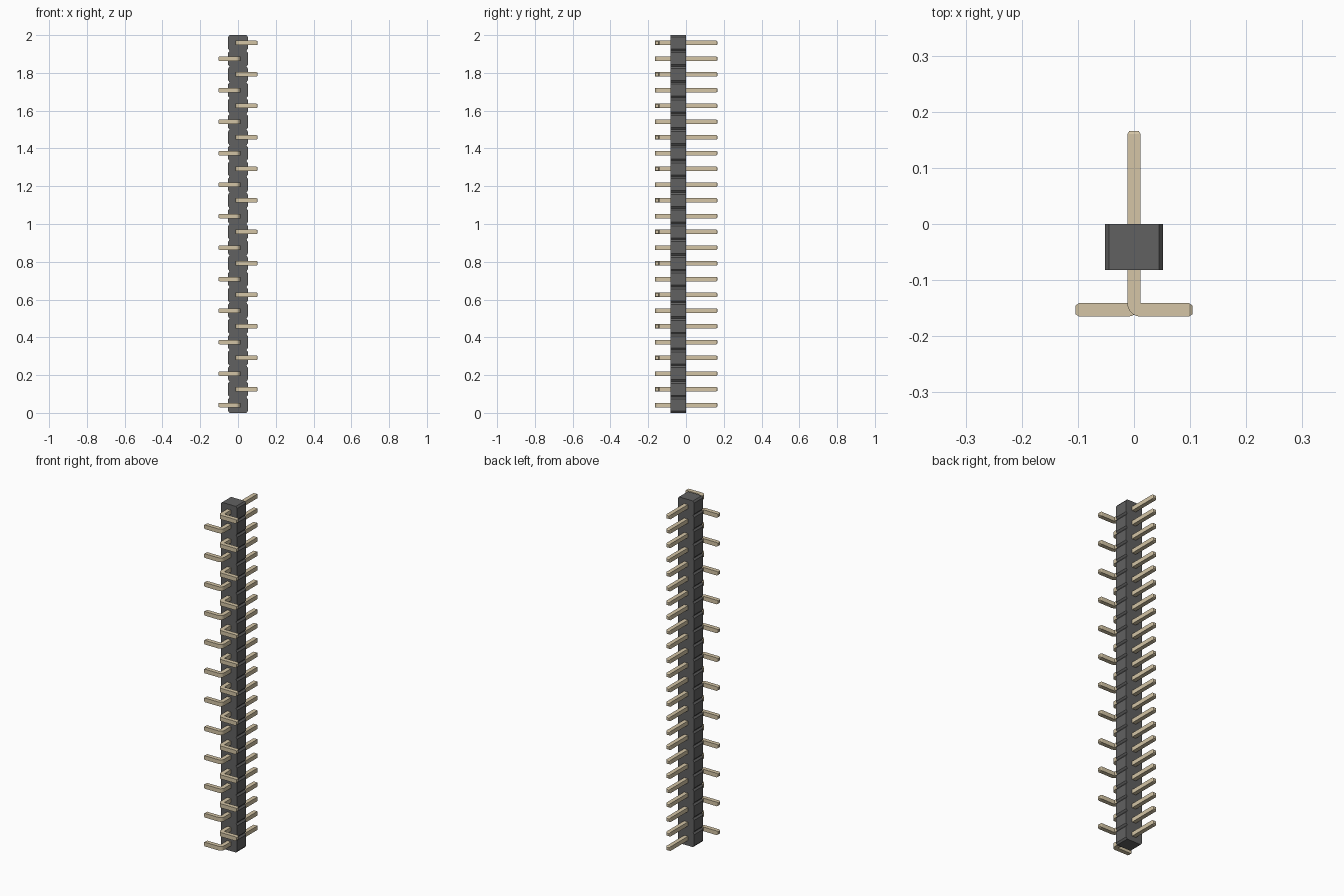
import bpy, bmesh, math

if "Cube" in bpy.data.objects:
    bpy.data.objects.remove(bpy.data.objects["Cube"])

COUNT, PITCH = 24, 2 / 24
HALF_W, NECK_W, CHAMFER = 0.052, 0.0445, 0.010   # housing section
Y_FRONT, Y_BACK = -0.082, 0.0
R, TIP = 0.012, 0.008                            # pin half width and tip half width
Y_BEND, Y_END, X_END, TAPER = -0.141, 0.166, 0.104, 0.006


def material(name, color):
    mat = bpy.data.materials.new(name)
    mat.diffuse_color = color
    mat.use_nodes = True
    mat.node_tree.nodes["Principled BSDF"].inputs["Base Color"].default_value = mat.diffuse_color
    return mat


def make_mesh(name, bm, mat):
    bmesh.ops.remove_doubles(bm, verts=bm.verts, dist=1e-5)
    bmesh.ops.recalc_face_normals(bm, faces=bm.faces)
    mesh = bpy.data.meshes.new(name)
    bm.to_mesh(mesh)
    bm.free()
    mesh.materials.append(mat)
    return mesh


def add_object(name, mesh, location=(0, 0, 0)):
    obj = bpy.data.objects.new(name, mesh)
    obj.location = location
    bpy.context.collection.objects.link(obj)
    return obj


# Housing: notched outline extruded front to back
def housing_mesh(mat):
    side = []
    for i in range(COUNT):
        z = i * PITCH
        side += [(NECK_W, z), (HALF_W, z + CHAMFER), (HALF_W, z + PITCH - CHAMFER)]
    side.append((NECK_W, COUNT * PITCH))
    outline = side + [(-x, z) for x, z in reversed(side)]
    bm = bmesh.new()
    face = bm.faces.new([bm.verts.new((x, Y_FRONT, z)) for x, z in outline])
    ext = bmesh.ops.extrude_face_region(bm, geom=[face])
    verts = [g for g in ext["geom"] if isinstance(g, bmesh.types.BMVert)]
    bmesh.ops.translate(bm, verts=verts, vec=(0, Y_BACK - Y_FRONT, 0))
    return make_mesh("housing", bm, mat)


# Bent pin: square rings given by inner and outer plan points and half height
def pin_mesh(name, sign, mat):
    rings = [((TIP, Y_END), (-TIP, Y_END), TIP),
             ((R, Y_END - TAPER), (-R, Y_END - TAPER), R)]
    for k in range(9):
        a = math.pi / 2 * k / 8
        rings.append(((R, Y_BEND),
                      (R - 2 * R * math.cos(a), Y_BEND - 2 * R * math.sin(a)), R))
    yc = Y_BEND - R
    rings += [((X_END - TAPER, Y_BEND), (X_END - TAPER, Y_BEND - 2 * R), R),
              ((X_END, yc + TIP), (X_END, yc - TIP), TIP)]
    bm = bmesh.new()
    loops = []
    for inner, outer, h in rings:
        corners = [(inner, -h), (outer, -h), (outer, h), (inner, h)]
        loops.append([bm.verts.new((sign * p[0], p[1], z)) for p, z in corners])
    for a, b in zip(loops, loops[1:]):
        for j in range(4):
            n = (j + 1) % 4
            bm.faces.new((a[j], a[n], b[n], b[j]))
    bm.faces.new(loops[0])
    bm.faces.new(loops[-1])
    return make_mesh(name, bm, mat)


plastic = material("dark_plastic", (0.12, 0.12, 0.12, 1))
metal = material("pale_gold", (0.66, 0.56, 0.38, 1))

add_object("housing", housing_mesh(plastic))

# Pins alternate left and right up the housing
pins = [pin_mesh("pin_left", -1, metal), pin_mesh("pin_right", 1, metal)]
for mesh in pins:
    obj = add_object(mesh.name + "_shading", mesh)
    bpy.ops.object.select_all(action='DESELECT')
    obj.select_set(True)
    bpy.context.view_layer.objects.active = obj
    bpy.ops.object.shade_smooth_by_angle(angle=math.radians(30))
    bpy.data.objects.remove(obj)
for i in range(COUNT):
    mesh = pins[i % 2]
    add_object(f"{mesh.name}_{i + 1}", mesh, (0, 0, (i + 0.5) * PITCH))
